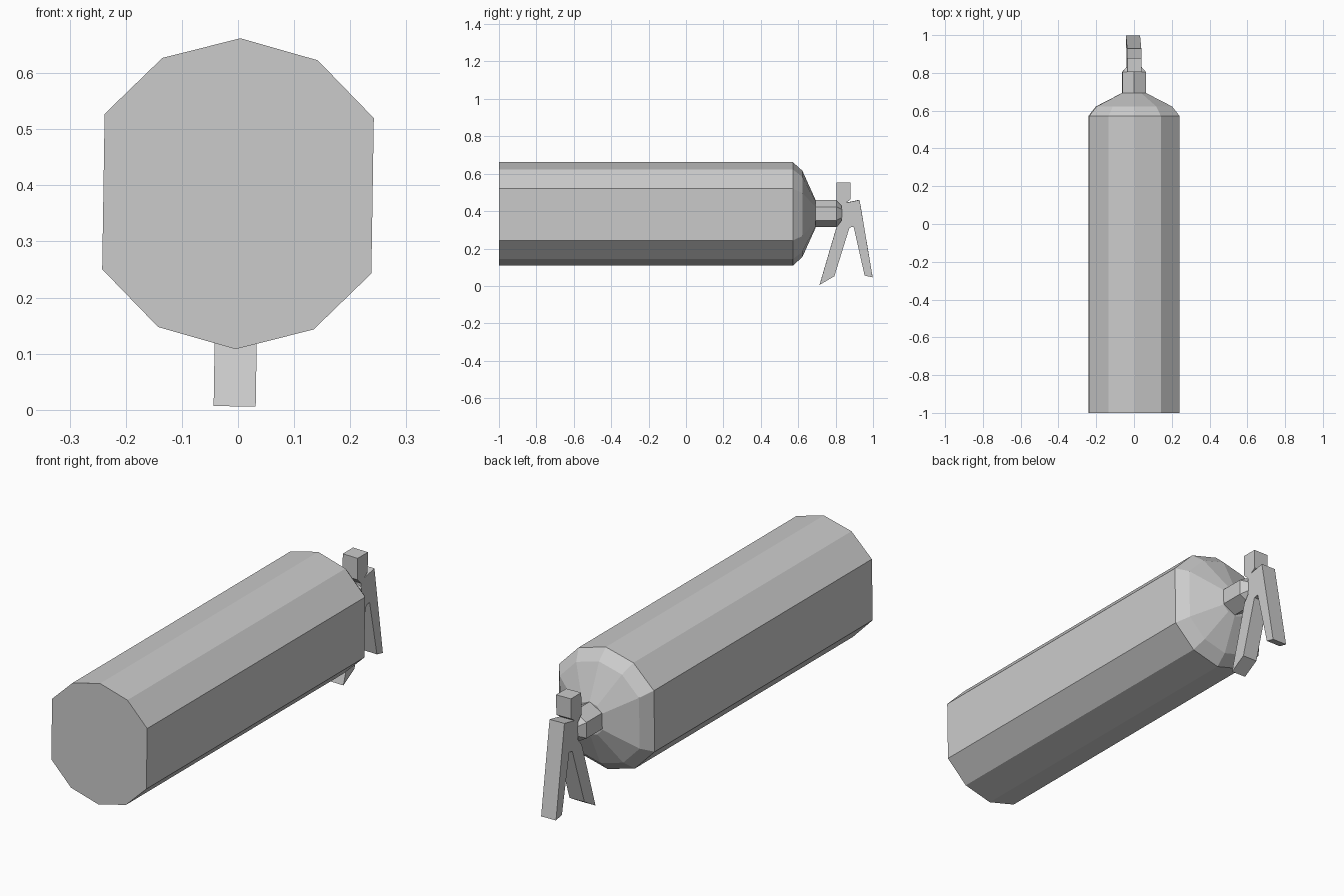
import bpy, bmesh, math
from mathutils import Matrix, Vector

if "Cube" in bpy.data.objects:
    bpy.data.objects.remove(bpy.data.objects["Cube"])

CZ = 0.385                                   # height of the cylinder axis
TILT = (Matrix.Translation((0, 0, CZ)) @ Matrix.Rotation(math.radians(0.9), 4, 'Y')
        @ Matrix.Translation((0, 0, -CZ)))   # slight roll about the axis

grey = bpy.data.materials.new("plain grey")
grey.diffuse_color = (0.6, 0.6, 0.6, 1)
grey.use_nodes = True
grey.node_tree.nodes["Principled BSDF"].inputs["Base Color"].default_value = grey.diffuse_color


def finish(name, bm):
    bm.transform(TILT)
    bmesh.ops.recalc_face_normals(bm, faces=bm.faces)
    mesh = bpy.data.meshes.new(name)
    bm.to_mesh(mesh)
    bm.free()
    mesh.materials.append(grey)
    bpy.context.collection.objects.link(bpy.data.objects.new(name, mesh))


def rings(name, angles, profile, z=CZ):
    """Loft (y, radius) rings along y with vertices at the given angles."""
    bm = bmesh.new()
    loops = [[bm.verts.new((r * math.cos(math.radians(a)), y, z + r * math.sin(math.radians(a))))
              for a in angles] for y, r in profile]
    n = len(angles)
    for lo, hi in zip(loops, loops[1:]):
        for i in range(n):
            bm.faces.new((lo[i], lo[(i + 1) % n], hi[(i + 1) % n], hi[i]))
    bm.faces.new(loops[0])
    bm.faces.new(loops[-1])
    finish(name, bm)


# Tank: twelve-sided section with the two side corners left out, domed shoulder
rings("tank", [a for a in range(0, 360, 30) if a % 180],
      [(-1, 0.277), (0.571, 0.277), (0.622, 0.231), (0.693, 0.074)])

# Neck: six-sided valve with a chamfered end
rings("valve_neck", range(30, 390, 60), [(0.69, 0.072), (0.805, 0.072), (0.834, 0.043)], 0.388)

# Handle: flat side profile (y, z) with knob, lever and carrying leg
profile = [(0.805, 0.553), (0.879, 0.553), (0.879, 0.462), (0.855, 0.445), (0.928, 0.460),
           (0.998, 0.046), (0.955, 0.056), (0.896, 0.318), (0.874, 0.312), (0.793, 0.052),
           (0.714, 0.006), (0.805, 0.315), (0.832, 0.350), (0.832, 0.428), (0.805, 0.455)]
bm = bmesh.new()
side = bm.faces.new([bm.verts.new((-0.0375, y, z)) for y, z in profile])
geom = bmesh.ops.extrude_face_region(bm, geom=[side], use_keep_orig=True)["geom"]
bmesh.ops.translate(bm, vec=Vector((0.075, 0, 0)),
                    verts=[g for g in geom if isinstance(g, bmesh.types.BMVert)])
bmesh.ops.triangulate(bm, faces=[f for f in bm.faces if len(f.verts) > 4])
finish("handle", bm)
